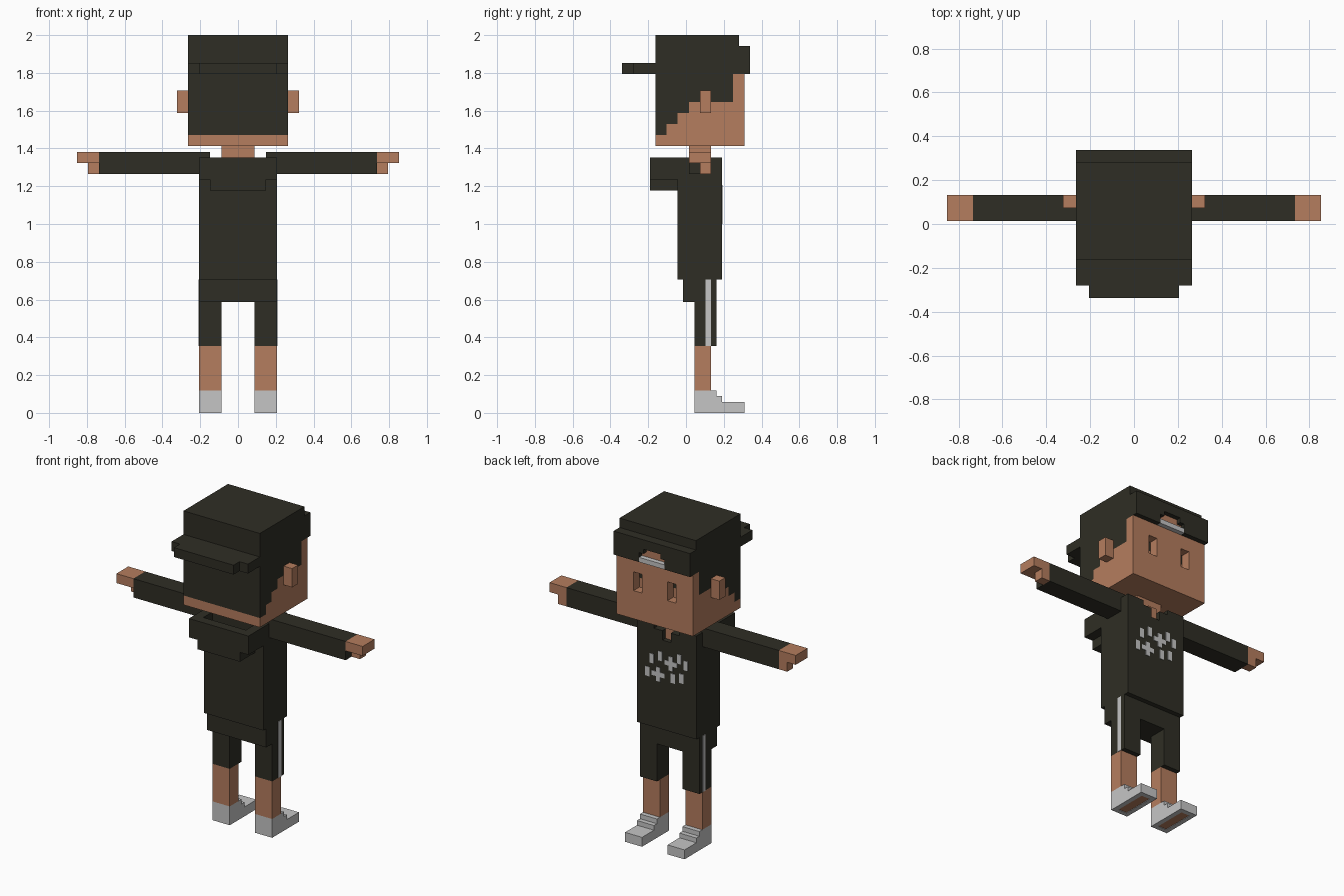
import bpy, bmesh, math

if "Cube" in bpy.data.objects:
    bpy.data.objects.remove(bpy.data.objects["Cube"])

U = 2 / 68            # one block of the grid
Y0 = 11.5             # grid row lying on y = 0


def material(name, rgb):
    m = bpy.data.materials.new(name)
    m.diffuse_color = (*rgb, 1)
    m.use_nodes = True
    m.node_tree.nodes["Principled BSDF"].inputs["Base Color"].default_value = m.diffuse_color
    return m


DARK = material("charcoal_cloth", (0.028, 0.027, 0.018))
SKIN = material("skin", (0.46, 0.205, 0.112))
PALE = material("pale_grey", (0.56, 0.56, 0.56))

STEPS = [(1, 0, 0), (-1, 0, 0), (0, 1, 0), (0, -1, 0), (0, 0, 1), (0, 0, -1)]


def cells(boxes, mirror):
    out = set()
    for x0, x1, y0, y1, z0, z1 in boxes:
        for i in range(x0, x1):
            for j in range(y0, y1):
                for k in range(z0, z1):
                    out.add((i, j, k))
                    if mirror:
                        out.add((-1 - i, j, k))
    return out


def finish(name, mat, bm):
    me = bpy.data.meshes.new(name)
    bm.to_mesh(me)
    bm.free()
    me.materials.append(mat)
    bpy.context.collection.objects.link(bpy.data.objects.new(name, me))


def blocks(name, mat, add, cut=(), mirror=True):
    """Outer skin of a union of grid boxes (x0,x1,y0,y1,z0,z1) minus the cuts."""
    solid = cells(add, mirror) - cells(cut, mirror)
    bm = bmesh.new()
    verts = {}

    def vert(p):
        if p not in verts:
            verts[p] = bm.verts.new((p[0] * U, (p[1] - Y0) * U, p[2] * U))
        return verts[p]

    for c in solid:
        for d in STEPS:
            if tuple(a + b for a, b in zip(c, d)) in solid:
                continue
            axis = [abs(v) for v in d].index(1)
            s = d[axis]
            u, w = (axis + 1) % 3, (axis + 2) % 3
            ring = []
            for a, b in ((0, 0), (1, 0), (1, 1), (0, 1)):
                p = list(c)
                p[axis] += s > 0
                p[u] += a
                p[w] += b
                ring.append(vert(tuple(p)))
            bm.faces.new(ring if s > 0 else ring[::-1])
    bmesh.ops.dissolve_limit(bm, angle_limit=math.radians(1),
                             verts=bm.verts[:], edges=bm.edges[:])
    finish(name, mat, bm)


def plates(name, mat, boxes):
    """Thin painted plates given as grid boxes with fractional sizes."""
    bm = bmesh.new()
    for x0, x1, y0, y1, z0, z1 in boxes:
        v = bmesh.ops.create_cube(bm, size=1)["verts"]
        bmesh.ops.scale(bm, verts=v, vec=((x1 - x0) * U, (y1 - y0) * U, (z1 - z0) * U))
        bmesh.ops.translate(bm, verts=v, vec=((x0 + x1) / 2 * U,
                            ((y0 + y1) / 2 - Y0) * U, (z0 + z1) / 2 * U))
    finish(name, mat, bm)


# Head: the hairline climbs in steps from nape to temple
HAIRLINE = [(6, 8, 50), (8, 10, 52), (10, 12, 54), (12, 20, 56)]
blocks("head", SKIN,
       [(0, 9, a, b, 48, h) for a, b, h in HAIRLINE]
       + [(0, 9, 20, 22, 48, 61), (0, 3, 21, 22, 61, 65)],
       cut=[(3, 5, 20, 22, 54, 58)])
blocks("hair", DARK, [(0, 9, a, b, h, 61) for a, b, h in HAIRLINE])
blocks("ears", SKIN, [(9, 11, 14, 16, 54, 58)])

# Backwards cap: crown, band with strap opening, brim
blocks("cap", DARK,
       [(0, 9, 6, 21, 61, 68), (0, 9, 21, 23, 61, 66)],
       cut=[(0, 3, 21, 23, 61, 63), (0, 2, 21, 23, 63, 64)])
blocks("cap_brim", DARK, [(0, 9, 2, 6, 61, 63), (0, 7, 0, 2, 61, 63)])
blocks("cap_strap", PALE, [(0, 3, 22, 23, 61, 62)])

# Neck and throat
blocks("neck", SKIN, [(0, 3, 12, 16, 43, 48), (0, 1, 16, 17, 43, 46)])

# Sweater with open neckline, sleeves and a hollow hood
blocks("torso", DARK, [(0, 7, 10, 18, 24, 46)],
       cut=[(0, 3, 12, 16, 43, 46), (0, 1, 16, 18, 43, 46), (1, 3, 16, 18, 45, 46)])
blocks("sleeves", DARK, [(5, 25, 12, 16, 43, 47)])
blocks("hood", DARK, [(0, 7, 5, 10, 42, 46), (0, 5, 5, 10, 40, 42)],
       cut=[(0, 5, 7, 10, 44, 46)])
blocks("hands", SKIN, [(25, 29, 12, 16, 45, 47), (25, 27, 14, 16, 43, 45)])

# Chest pattern of small bars and crosses
F0, F1 = 17.9, 18.1
BARS = [(3.5, 38.5), (1.5, 39.5), (-4.5, 39), (-3, 40), (4.5, 35.5), (-1.5, 35.5), (-3.5, 36)]
pattern = [(x - .5, x + .5, F0, F1, z - 1, z + 1) for x, z in BARS]
for x, z in ((-1, 38.5), (2, 35.5)):
    pattern += [(x - 1.5, x + 1.5, F0, F1, z - .5, z + .5),
                (x - .5, x + .5, F0, F1, z + .5, z + 1.5),
                (x - .5, x + .5, F0, F1, z - 1.5, z - .5)]
plates("chest_pattern", PALE, pattern)

# Shorts with side stripes
blocks("shorts", DARK, [(0, 7, 11, 17, 20, 24), (3, 7, 13, 17, 12, 20)])
plates("short_stripes", PALE,
       [(s * 7 - .1, s * 7 + .1, 15, 16, 12, 24) for s in (-1, 1)])

# Legs and stepped shoes with inset soles
blocks("legs", SKIN, [(3, 7, 13, 16, 4, 12)])
blocks("shoes", PALE, [(3, 7, 13, 22, 0, 2), (3, 7, 13, 18, 2, 3), (3, 7, 13, 17, 3, 4)],
       cut=[(4, 6, 14, 21, 0, 1)])
plates("soles", SKIN,
       [(s * 5 - 1, s * 5 + 1, 14, 21, .1, .3) for s in (-1, 1)])
